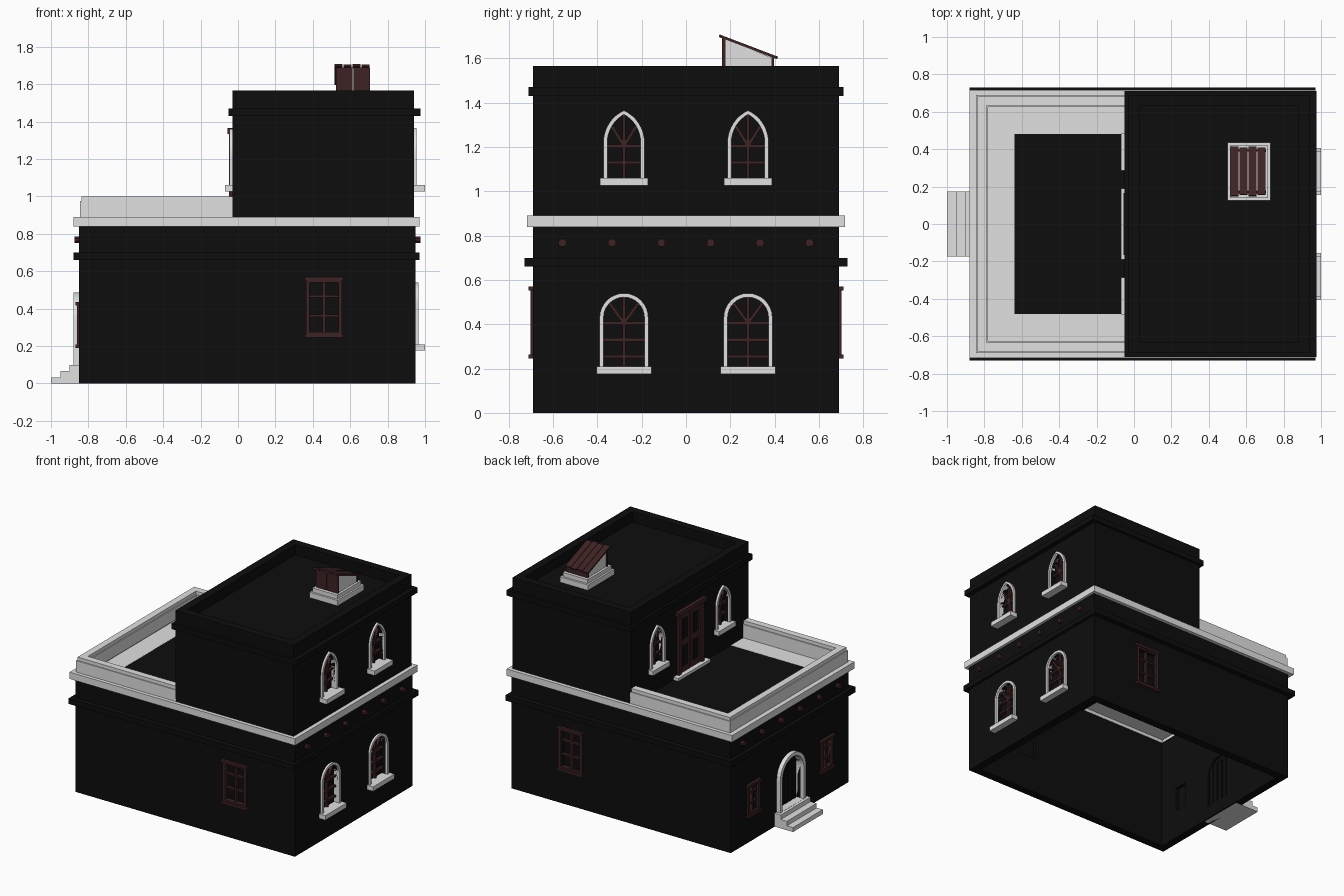
import bpy, bmesh, math
from mathutils import Vector, Matrix

cube = bpy.data.objects.get("Cube")
if cube:
    bpy.data.objects.remove(cube)


def material(name, rgb):
    m = bpy.data.materials.new(name)
    m.use_nodes = True
    m.diffuse_color = (*rgb, 1)
    m.node_tree.nodes["Principled BSDF"].inputs["Base Color"].default_value = (*rgb, 1)
    return m


BLACK = material("black plaster", (0.004, 0.004, 0.004))
WHITE = material("pale stone", (0.75, 0.75, 0.75))
WOOD = material("dark red wood", (0.048, 0.016, 0.017))
FLAT = Matrix.Identity(4)


# Local frame on a wall: u along the wall, v up, w outwards
def wall_frame(degrees, offset, along=0):
    a = math.radians(degrees)
    w = Vector((math.cos(a), math.sin(a), 0))
    u = Vector((-w.y, w.x, 0))
    m = Matrix((u, Vector((0, 0, 1)), w)).transposed().to_4x4()
    m.translation = w * offset + u * along
    return m


# Extruded outline, or a ring when an inner outline is given
def prism(name, outline, w0, w1, frame, mat, inner=None):
    bm = bmesh.new()
    loops = []
    for pts in (outline, inner):
        for w in (w0, w1):
            if pts:
                loops.append([bm.verts.new(frame @ Vector((p[0], p[1], w))) for p in pts])
    n = len(outline)

    def bridge(a, b):
        for i in range(n):
            j = (i + 1) % n
            bm.faces.new((a[i], a[j], b[j], b[i]))

    bridge(loops[0], loops[1])
    if inner:
        bridge(loops[2], loops[3])
        bridge(loops[0], loops[2])
        bridge(loops[1], loops[3])
    else:
        bm.faces.new(loops[0])
        bm.faces.new(loops[1])
    bmesh.ops.recalc_face_normals(bm, faces=bm.faces)
    mesh = bpy.data.meshes.new(name)
    bm.to_mesh(mesh)
    bm.free()
    mesh.materials.append(mat)
    obj = bpy.data.objects.new(name, mesh)
    bpy.context.collection.objects.link(obj)
    return obj


def rect(a, b, c, d):
    return [(a, c), (b, c), (b, d), (a, d)]


def box(name, x0, x1, y0, y1, z0, z1, mat):
    return prism(name, rect(x0, x1, y0, y1), z0, z1, FLAT, mat)


def ring(name, x0, x1, y, z0, z1, t, mat):
    return prism(name, rect(x0, x1, -y, y), z0, z1, FLAT, mat,
                 rect(x0 + t, x1 - t, t - y, y - t))


# Arch outline: round when the rise equals the half width, else pointed
def arch(h, bottom, spring, top, n=8):
    rise = top - spring
    c = (rise * rise - h * h) / (2 * h)
    end = math.acos(c / (h + c))
    right = [((h + c) * math.cos(end * i / n) - c, spring + (h + c) * math.sin(end * i / n))
             for i in range(n + 1)]
    left = [(-x, z) for x, z in reversed(right[:-1])]
    return [(-h, bottom), (h, bottom)] + right + left


def bar(name, p, q, width, w0, w1, frame, mat):
    p, q = Vector(p), Vector(q)
    s = (q - p).normalized() * width / 2
    s = Vector((-s.y, s.x))
    return prism(name, [p - s, q - s, q + s, p + s], w0, w1, frame, mat)


cutters = {"lower": [], "upper": []}


def opening(level, outline, frame):
    cutters[level].append(prism("cutter", outline, -0.1, 0.1, frame, BLACK))


# Arched window with stone surround, sill, glass and fan glazing bars
def arched_window(level, frame, h, bottom, spring, top, rails, sill_out):
    t = 0.018
    hole = arch(h - t, bottom + 0.005, spring, top - t)
    opening(level, hole, frame)
    prism("window_surround", arch(h, bottom, spring, top), -0.03, 0.015, frame, WHITE, hole)
    prism("window_glass", hole, -0.045, -0.035, frame, BLACK)
    e = h + 0.015
    prism("window_sill", rect(-e, e, bottom - 0.028, bottom + 0.006), -0.03, sill_out, frame, WHITE)
    ends = [((-h + t, z), (h - t, z)) for z in rails]
    ends.append(((0, bottom), (0, top - t)))
    ends += [((0, rails[-1]), hole[i]) for i in (6, -5)]
    for p, q in ends:
        bar("glazing_bar", p, q, 0.014, -0.035, -0.015, frame, WOOD)


# Rectangular timber window
def timber_window(frame, h, z0, z1):
    hole = rect(-h + 0.028, h - 0.028, z0 + 0.03, z1 - 0.03)
    opening("lower", hole, frame)
    prism("timber_frame", rect(-h + 0.008, h - 0.008, z0, z1), -0.02, 0.012, frame, WOOD, hole)
    for z in (z0, z1 - 0.018):
        prism("timber_lintel", rect(-h, h, z, z + 0.018), -0.01, 0.02, frame, WOOD)
    prism("timber_window_glass", hole, -0.035, -0.025, frame, BLACK)
    bar("timber_mullion", (0, z0 + 0.02), (0, z1 - 0.02), 0.014, -0.025, 0, frame, WOOD)
    for k in (0.36, 0.68):
        z = z0 + (z1 - z0) * k
        bar("timber_rail", (0.02 - h, z), (h - 0.02, z), 0.012, -0.025, -0.004, frame, WOOD)


# Main walls, roofs and bands
walls = {"lower": ring("lower_walls", -0.85, 0.95, 0.69, 0, 0.845, 0.06, BLACK),
         "upper": ring("upper_walls", -0.03, 0.94, 0.69, 0.85, 1.565, 0.06, BLACK)}
box("upper_roof", 0.02, 0.89, -0.64, 0.64, 1.47, 1.49, BLACK)
box("ceiling", -0.05, 0.9, -0.64, 0.64, 0.83, 0.842, BLACK)
ring("lower_band", -0.88, 0.97, 0.73, 0.66, 0.70, 0.06, BLACK)
ring("upper_band", -0.05, 0.975, 0.71, 1.43, 1.47, 0.05, BLACK)
ring("stone_band", -0.88, 0.97, 0.717, 0.84, 0.89, 0.09, WHITE)


# Terrace parapet, ledge and floor
def u_shape(x0, x1, y, t):
    return [(x1, -y), (x0, -y), (x0, y), (x1, y), (x1, y - t),
            (x0 + t, y - t), (x0 + t, t - y), (x1, t - y)]


prism("parapet", u_shape(-0.845, -0.025, 0.69, 0.065), 0.885, 0.975, FLAT, WHITE)
prism("parapet_cap", u_shape(-0.838, -0.025, 0.683, 0.05), 0.975, 1.0, FLAT, WHITE)
prism("terrace_ledge", u_shape(-0.8, -0.02, 0.64, 0.16), 0.865, 0.875, FLAT, WHITE)
box("terrace_floor", -0.64, 0.0, -0.482, 0.482, 0.862, 0.874, BLACK)

# Windows
for y in (-0.28, 0.28):
    arched_window("lower", wall_frame(0, 0.95, y), 0.11, 0.203, 0.43, 0.54, (0.255, 0.33, 0.405), 0.05)
    arched_window("upper", wall_frame(0, 0.94, y), 0.093, 1.055, 1.22, 1.365, (1.13, 1.205), 0.06)
for y in (-0.385, 0.385):
    arched_window("upper", wall_frame(180, 0.03, y), 0.085, 1.055, 1.22, 1.36, (1.13, 1.205), 0.04)
for y in (-0.43, 0.43):
    timber_window(wall_frame(180, 0.85, y), 0.078, 0.19, 0.435)
timber_window(wall_frame(-90, 0.69, 0.46), 0.105, 0.245, 0.57)
timber_window(wall_frame(90, 0.69, -0.46), 0.105, 0.245, 0.57)

# Entrance with arch, planked door and steps
entry = wall_frame(180, 0.85)
doorway = arch(0.125, 0.1, 0.335, 0.46)
opening("lower", doorway, entry)
prism("entrance_surround", arch(0.152, 0.09, 0.335, 0.487), -0.04, 0.03, entry, WHITE, doorway)
prism("entrance_door", doorway, -0.045, -0.035, entry, BLACK)
for i in range(5):
    u = (i - 2) * 0.048
    bar("door_plank", (u, 0.1), (u, 0.42), 0.04, -0.055, -0.027, entry, BLACK)
for i in range(3):
    box("entrance_step", -1 + i * 0.05, -0.8, -0.175, 0.175, i * 0.033, (i + 1) * 0.033, WHITE)

# Terrace door
terrace = wall_frame(180, 0.03)
prism("terrace_door_sill", rect(-0.19, 0.19, 0.855, 0.895), -0.02, 0.04, terrace, WHITE)
prism("terrace_door_lintel", rect(-0.165, 0.165, 1.335, 1.365), -0.01, 0.026, terrace, WOOD)
for s in (-1, 1):
    bar("terrace_door_jamb", (s * 0.135, 0.89), (s * 0.135, 1.34), 0.03, -0.01, 0.018, terrace, WOOD)
    prism("terrace_door_leaf", rect(s * 0.062 - 0.058, s * 0.062 + 0.058, 0.895, 1.335),
          -0.01, 0.006, terrace, WOOD)
    for z0, z1 in ((0.94, 1.09), (1.14, 1.29)):
        prism("terrace_door_panel", rect(s * 0.062 - 0.03, s * 0.062 + 0.03, z0, z1),
              0.003, 0.009, terrace, BLACK)

# Beam ends
octagon = [(0.019 * math.cos(math.pi * (k + 0.5) / 4), 0.768 + 0.019 * math.sin(math.pi * (k + 0.5) / 4))
           for k in range(8)]
for angle, offset in ((0, 0.95), (180, 0.85)):
    for i in range(6):
        prism("beam_end", octagon, -0.03, 0.025, wall_frame(angle, offset, (i - 2.5) * 0.223), WOOD)

# Roof hatch with sloped plank lid
box("hatch_plinth", 0.5, 0.73, 0.125, 0.435, 1.49, 1.53, WHITE)
box("hatch_base", 0.513, 0.717, 0.14, 0.42, 1.53, 1.56, WHITE)
side = wall_frame(0, 0)
prism("hatch_body", [(0.175, 1.55), (0.388, 1.55), (0.388, 1.603), (0.175, 1.688)], 0.53, 0.7, side, WHITE)
for i in range(2):
    x = 0.525 + i * 0.093
    box("hatch_door", x, x + 0.087, 0.163, 0.178, 1.56, 1.69, WOOD)
box("hatch_back_board", 0.525, 0.705, 0.386, 0.398, 1.56, 1.603, WOOD)
for i in range(4):
    x = 0.515 + i * 0.048
    slip = 0.006 * (i % 2)
    bar("hatch_lid_plank", (0.15 + slip, 1.702 - slip * 0.38), (0.413 - slip, 1.602 + slip * 0.38),
        0.012, x, x + 0.045, side, WOOD)

# Cut the openings through the walls
for level, wall in walls.items():
    for cutter in cutters[level]:
        mod = wall.modifiers.new("opening", 'BOOLEAN')
        mod.operation = 'DIFFERENCE'
        mod.solver = 'EXACT'
        mod.object = cutter
    graph = bpy.context.evaluated_depsgraph_get()
    cut_mesh = bpy.data.meshes.new_from_object(wall.evaluated_get(graph))
    wall.modifiers.clear()
    wall.data = cut_mesh
    for cutter in cutters[level]:
        bpy.data.objects.remove(cutter)
